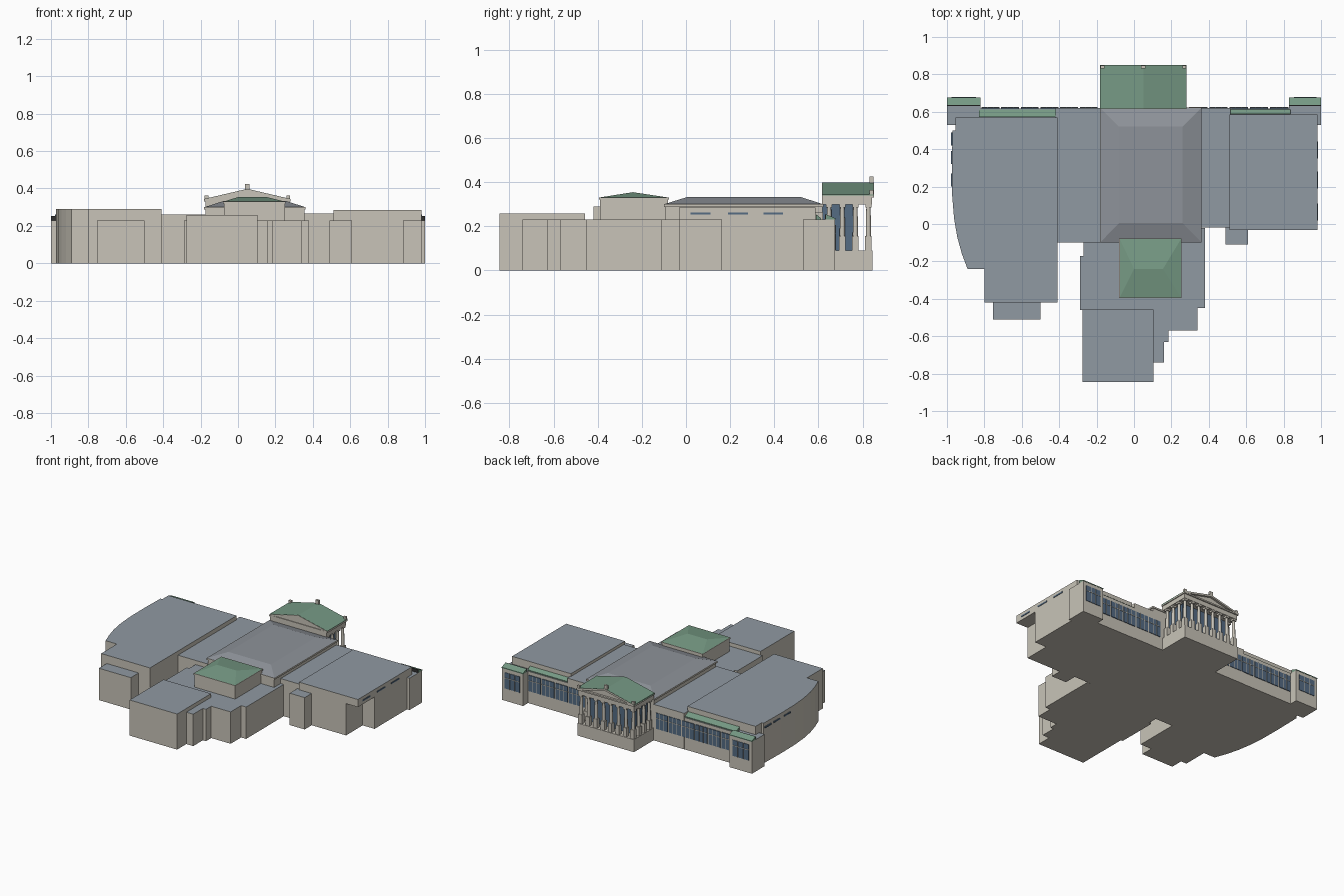
import bpy
import math

cube = bpy.data.objects.get("Cube")
if cube:
    bpy.data.objects.remove(cube, do_unlink=True)


def material(name, rgb):
    m = bpy.data.materials.new(name)
    m.use_nodes = True
    m.diffuse_color = (*rgb, 1)
    m.node_tree.nodes["Principled BSDF"].inputs["Base Color"].default_value = (*rgb, 1)
    return m


STONE = material("limestone", (0.58, 0.55, 0.48))
SLATE = material("slate roof", (0.28, 0.32, 0.36))
GREEN = material("copper green", (0.18, 0.32, 0.23))
GLASS = material("blue glass", (0.09, 0.15, 0.23))
SKY = material("skylight grey", (0.27, 0.29, 0.32))
DARK = material("dark trim", (0.03, 0.03, 0.03))


def build(name, verts, faces, side, top=None):
    """Mesh object; upward facing flat faces take the top material."""
    me = bpy.data.meshes.new(name)
    me.from_pydata(verts, [], faces)
    me.materials.append(side)
    me.materials.append(top or side)
    me.update()
    for p in me.polygons:
        p.material_index = 1 if p.normal.z > 0.95 else 0
    ob = bpy.data.objects.new(name, me)
    bpy.context.collection.objects.link(ob)
    return ob


def loft(name, low, high, side, top=None):
    """Join two matching counter-clockwise loops into a closed solid."""
    n = len(low)
    faces = [tuple(reversed(range(n))), tuple(range(n, 2 * n))]
    faces += [(i, (i + 1) % n, n + (i + 1) % n, n + i) for i in range(n)]
    return build(name, low + high, faces, side, top)


def prism(name, pts, z0, z1, side=STONE, top=SLATE):
    return loft(name, [(x, y, z0) for x, y in pts], [(x, y, z1) for x, y in pts], side, top)


def rect(x0, x1, y0, y1):
    return [(x0, y0), (x1, y0), (x1, y1), (x0, y1)]


def box(name, x0, x1, y0, y1, z0, z1, side=STONE, top=None):
    return prism(name, rect(x0, x1, y0, y1), z0, z1, side, top or side)


def frustum(name, base, cap, z0, z1, side, top=None):
    return loft(name, [(x, y, z0) for x, y in rect(*base)],
                [(x, y, z1) for x, y in rect(*cap)], side, top)


def section_y(name, profile, y0, y1, mat):
    """Extrude an x-z profile along y."""
    return loft(name, [(x, y1, z) for x, z in profile], [(x, y0, z) for x, z in profile], mat)


def section_x(name, profile, x0, x1, mat):
    """Extrude a y-z profile along x."""
    return loft(name, [(x0, y, z) for y, z in profile], [(x1, y, z) for y, z in profile], mat)


# Curved west wing
curve = [(-0.97, 0.5), (-0.974, 0.3), (-0.972, 0.15), (-0.962, 0.03),
         (-0.945, -0.07), (-0.92, -0.16), (-0.89, -0.24)]
prism("curved_wing", curve + [(-0.8, -0.24), (-0.8, -0.42), (-0.41, -0.42), (-0.41, 0.57),
                              (-0.955, 0.57), (-0.955, 0.5)], 0, 0.29)
box("curved_wing_annex", -0.755, -0.5, -0.51, -0.415, 0, 0.23, STONE, SLATE)

# East wing: lower walls step in at one corner beneath the upper storey
prism("east_wing_lower", [(0.51, -0.03), (0.885, -0.03), (0.885, 0.16), (0.98, 0.16),
                          (0.98, 0.585), (0.51, 0.585)], 0, 0.23)
box("east_wing_upper", 0.51, 0.98, -0.031, 0.586, 0.23, 0.285, STONE, SLATE)
box("east_wing_annex", 0.49, 0.61, -0.11, -0.02, 0, 0.23, STONE, SLATE)

# High slot windows on the wing ends
for y in (0.02, 0.19, 0.35):
    box("east_slot_window", 0.978, 0.983, y, y + 0.09, 0.252, 0.262, GLASS)
for y in (0.2, 0.32, 0.42):
    box("west_slot_window", -0.978, -0.97, y, y + 0.07, 0.252, 0.262, GLASS)

# Links between hall and wings
box("west_link", -0.42, -0.175, -0.1, 0.62, 0, 0.26, STONE, SLATE)
box("east_link", 0.35, 0.515, -0.02, 0.62, 0, 0.265, STONE, SLATE)

# Stepped blocks on the front side
prism("stepped_block", [(-0.29, -0.46), (0.1, -0.46), (0.1, -0.74), (0.16, -0.74),
                        (0.16, -0.63), (0.185, -0.63), (0.185, -0.57), (0.34, -0.57),
                        (0.34, -0.45), (0.38, -0.45), (0.38, -0.021), (-0.27, -0.021),
                        (-0.27, -0.17), (-0.29, -0.17)], 0, 0.23)
box("front_block", -0.275, 0.105, -0.845, -0.458, 0, 0.257, STONE, SLATE)

# Central hall with hipped roof and flat skylight
box("central_hall", -0.175, 0.355, -0.095, 0.618, 0, 0.297)
box("hall_cornice", -0.182, 0.362, -0.1, 0.623, 0.288, 0.3)
frustum("hall_roof", (-0.18, 0.36, -0.098, 0.62), (-0.08, 0.26, 0.005, 0.52),
        0.3, 0.332, GREEN, SKY)

# Front pavilion
box("pavilion", -0.075, 0.25, -0.39, -0.082, 0, 0.328)
box("pavilion_cornice", -0.079, 0.254, -0.395, -0.078, 0.32, 0.33)
frustum("pavilion_roof", (-0.076, 0.251, -0.392, -0.081), (0.0, 0.155, -0.241, -0.24),
        0.33, 0.354, GREEN)

# Long facade strips with sloping copper eaves
for side, x0, x1, back in (("west", -0.83, -0.41, 0.565), ("east", 0.51, 0.84, 0.58)):
    box(side + "_facade", x0, x1, back, 0.618, 0, 0.23, STONE, SLATE)
    section_x(side + "_facade_eave", [(back + 0.008, 0.23), (0.612, 0.23), (0.612, 0.236),
                                      (back + 0.008, 0.255)], x0, x1 - 0.004, GREEN)


def window_bay(x0, x1, y):
    """Glazed bay with glazing bars, on a wall facing +y."""
    z0, z1 = 0.09, 0.205
    box("window_glass", x0, x1, y - 0.004, y + 0.003, z0, z1, GLASS)
    for k in (1, 2):
        x = x0 + (x1 - x0) * k / 3
        box("window_mullion", x - 0.0015, x + 0.0015, y, y + 0.005, z0, z1)
    box("window_transom", x0, x1, y, y + 0.005, 0.164, 0.168)


def window_row(x0, x1, y, count):
    step = (x1 - x0) / count
    for i in range(count):
        window_bay(x0 + i * step + 0.005, x0 + (i + 1) * step - 0.005, y)


window_row(-0.82, -0.19, 0.62, 6)
window_row(0.29, 0.83, 0.62, 5)
# Wall strip that backs the bays beside the portico
box("east_portico_wall", 0.28, 0.52, 0.6, 0.619, 0, 0.23)

# Corner blocks at both facade ends
for side, x0, x1 in (("west", -1.0, -0.82), ("east", 0.83, 1.0)):
    box(side + "_corner_block", x0, x1, 0.53, 0.675, 0, 0.23, STONE, SLATE)
    section_x(side + "_corner_eave", [(0.635, 0.23), (0.677, 0.23), (0.677, 0.236),
                                      (0.635, 0.253)], x0, x1, GREEN)
    box(side + "_eave_back", x0, x1, 0.63, 0.635, 0.23, 0.252, DARK)
    window_row(x0 + 0.02, x1 - 0.02, 0.675, 1)

# Portico base, glazed core and entablature
PX0, PX1, MID = -0.175, 0.275, 0.05
box("portico_base", PX0, PX1, 0.6, 0.845, 0, 0.09)
box("portico_glass_core", PX0 + 0.04, PX1 - 0.04, 0.61, 0.775, 0.09, 0.3, GLASS)
box("portico_entablature", PX0, PX1, 0.615, 0.842, 0.298, 0.335)
box("portico_cornice", PX0 - 0.006, PX1 + 0.006, 0.615, 0.85, 0.33, 0.34)


def lathe(name, x, y, rings, sides=12):
    """Round shaft from (height, radius) rings."""
    verts, faces = [], []
    for z, r in rings:
        for i in range(sides):
            a = 2 * math.pi * i / sides
            verts.append((x + r * math.cos(a), y + r * math.sin(a), z))
    for j in range(len(rings) - 1):
        for i in range(sides):
            k = (i + 1) % sides
            faces.append((j * sides + i, j * sides + k, (j + 1) * sides + k, (j + 1) * sides + i))
    ob = build(name, verts, faces, STONE)
    ob.data.shade_smooth()


def column(x, y):
    box("column_pedestal", x - 0.015, x + 0.015, y - 0.015, y + 0.015, 0.09, 0.155)
    lathe("column_shaft", x, y, [(0.155, 0.012), (0.22, 0.0115), (0.285, 0.0095)])
    box("column_capital", x - 0.014, x + 0.014, y - 0.014, y + 0.014, 0.285, 0.299)


COUNT = 8
first, last = PX0 + 0.017, PX1 - 0.017
for i in range(COUNT):
    column(first + (last - first) * i / (COUNT - 1), 0.826)
for x in (first, last):
    for y in (0.767, 0.708, 0.648):
        column(x, y)

# Pediment, gabled copper roof and raking cornice
section_y("pediment", [(PX0, 0.338), (PX1, 0.338), (MID, 0.392)], 0.62, 0.835, STONE)
for s in (-1, 1):
    eave = MID + s * 0.231
    slope = [(MID, 0.39), (MID, 0.398), (eave, 0.344), (eave, 0.336)]
    rake = [(MID, 0.384), (MID, 0.397), (eave, 0.343), (eave, 0.33)]
    if s > 0:
        slope.reverse()
        rake.reverse()
    section_y("portico_roof_slope", slope, 0.618, 0.85, GREEN)
    section_y("raking_cornice", rake, 0.833, 0.851, STONE)
    section_y("raking_cornice_rear", rake, 0.616, 0.63, STONE)
    box("corner_ornament", eave - 0.01 - s * 0.012, eave + 0.01 - s * 0.012,
        0.832, 0.848, 0.338, 0.363)
box("ridge_ornament", MID - 0.012, MID + 0.012, 0.832, 0.848, 0.385, 0.424)
